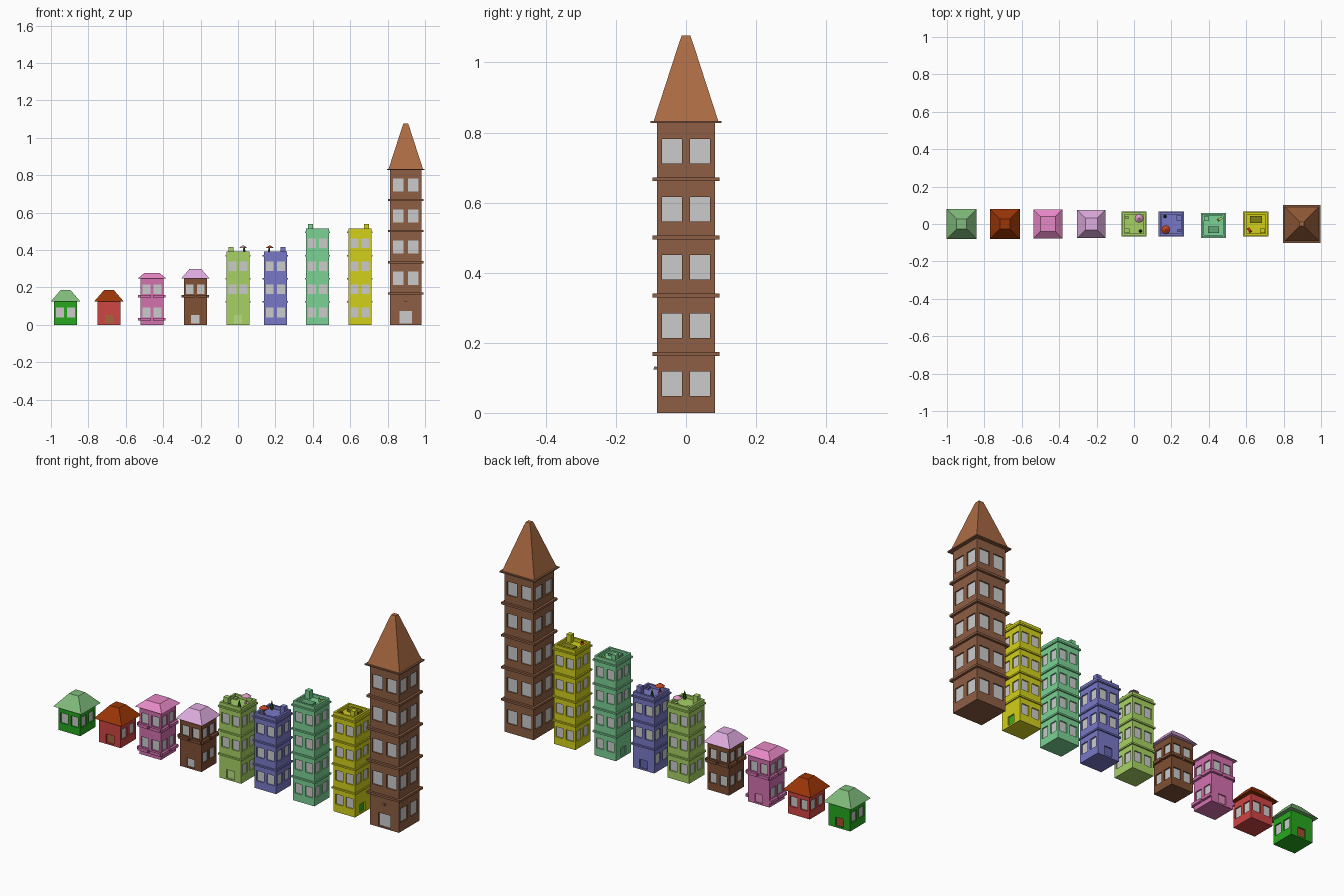
import bpy, bmesh, math
from mathutils import Matrix, Vector

if "Cube" in bpy.data.objects:
    bpy.data.objects.remove(bpy.data.objects["Cube"])

F = 0.1235  # storey height of the small buildings
mats = {}


def mat(rgb):
    if rgb not in mats:
        m = bpy.data.materials.new("paint_%d" % len(mats))
        m.diffuse_color = (*[c ** 2.2 for c in rgb], 1)
        m.use_nodes = True
        m.node_tree.nodes["Principled BSDF"].inputs["Base Color"].default_value = m.diffuse_color
        mats[rgb] = m
    return mats[rgb]


def finish(name, bm, loc, *colours):
    bmesh.ops.remove_doubles(bm, verts=bm.verts, dist=1e-5)
    bmesh.ops.recalc_face_normals(bm, faces=bm.faces)
    me = bpy.data.meshes.new(name)
    bm.to_mesh(me)
    bm.free()
    for c in colours:
        me.materials.append(mat(c))
    ob = bpy.data.objects.new(name, me)
    ob.location = loc
    bpy.context.collection.objects.link(ob)
    return ob


def box(bm, cx, cy, z0, z1, hx, hy, taper=1.0, rot=Matrix()):
    """Box with an optional narrower top."""
    for v in bmesh.ops.create_cube(bm, size=2)["verts"]:
        t = taper if v.co.z > 0 else 1
        z = z1 if v.co.z > 0 else z0
        v.co = rot @ Vector((cx + v.co.x * hx * t, cy + v.co.y * hy * t, z))


def cone(bm, x, y, z0, z1, r0, r1, n=8):
    bmesh.ops.create_cone(bm, cap_ends=True, segments=n, radius1=r0, radius2=r1,
                          depth=z1 - z0, matrix=Matrix.Translation((x, y, (z0 + z1) / 2)))


def side(k):
    return Matrix.Rotation(k * math.pi / 2, 4, 'Z')


def wall(bm, k, h, us, vs, depth, m):
    """One storey of one side; odd columns of the middle row are recessed."""
    R = side(k)

    def quad(pts, mi):
        f = bm.faces.new([bm.verts.new(R @ Vector(p)) for p in pts])
        f.material_index = mi
    for i in range(len(us) - 1):
        for j in range(3):
            a, b, c, d = us[i], us[i + 1], vs[j], vs[j + 1]
            ring = [(a, c), (b, c), (b, d), (a, d)]
            if j == 1 and i % 2:
                quad([(u, -h + depth, v) for u, v in ring], m)
                for n in range(4):
                    p, q = ring[n], ring[(n + 1) % 4]
                    quad([(p[0], -h, p[1]), (q[0], -h, q[1]),
                          (q[0], -h + depth, q[1]), (p[0], -h + depth, p[1])], 0)
            else:
                quad([(u, -h, v) for u, v in ring], 0)


def body(name, loc, h, floors, fh, win, door_side, door, colour, door_colour):
    """Storeys with two windows per side and one door on the ground floor."""
    bm = bmesh.new()
    u0, u1, w0, w1 = win
    for f in range(floors):
        z = f * fh
        for k in range(4):
            if f == 0 and k == door_side:
                wall(bm, k, h, [-h, -door[0], door[0], h], [0, 0.008, door[1], fh], 0.006, 2)
            else:
                wall(bm, k, h, [-h, -u1, -u0, u0, u1, h],
                     [z, z + w0, z + w1, z + fh], 0.006, 1)
    for z in (0, floors * fh):
        bm.faces.new([bm.verts.new((x * h, y * h, z))
                      for x, y in ((-1, -1), (1, -1), (1, 1), (-1, 1))])
    finish(name + "_walls", bm, loc, colour, (0.74, 0.74, 0.74), door_colour)


def simple(name, loc, colour, *boxes):
    bm = bmesh.new()
    for b in boxes:
        box(bm, *b)
    return finish(name, bm, loc, colour)


WIN, H = (0.009, 0.05, 0.04, 0.092), 0.0615
DOOR = (0.022, 0.052)
GREY, WOOD = (0.74, 0.74, 0.74), (0.6, 0.34, 0.2)

# Houses: name, x, storeys, wall, door side, door colour, roof colour, eave, roof top, peak z
houses = [
    ("green_house", -0.922, 1, (0.17, 0.65, 0.14), 2, (0.65, 0.3, 0.2), (0.5, 0.73, 0.48), 0.08, 0.027, 0.185),
    ("red_house", -0.69, 1, (0.8, 0.28, 0.27), 0, (0.65, 0.4, 0.25), (0.6, 0.22, 0.06), 0.08, 0.027, 0.185),
    ("pink_house", -0.46, 2, (0.83, 0.44, 0.68), 2, (0.9, 0.55, 0.75), (0.9, 0.53, 0.77), 0.077, 0.041, 0.277),
    ("brown_house", -0.228, 2, (0.5, 0.32, 0.22), 0, GREY, (0.87, 0.67, 0.87), 0.076, 0.032, 0.298),
]
for name, x, n, wc, ds, dc, rc, eave, top, peak in houses:
    loc = (x, 0, 0)
    body(name, loc, H, n, F, WIN, ds, DOOR, wc, dc)
    simple(name + "_roof", loc, rc, (0, 0, n * F, peak, eave, eave, top / eave))
    if n == 2:  # window boxes under every window
        bm = bmesh.new()
        for f in range(2):
            for k in range(4):
                if f == 0 and (k == ds or name == "brown_house"):
                    continue
                for s in (-1, 1):
                    box(bm, s * 0.0345, -H - 0.005, f * F + 0.022, f * F + 0.037,
                        0.029, 0.007, 1, side(k))
        finish(name + "_window_boxes", bm, loc, wc)

# Flat-roofed blocks: name, x, y, storeys, colour, door side, door colour, chimney position
blocks = [
    ("lime_block", 0.0, 0.0, 3, (0.65, 0.82, 0.39), 0, (0.72, 0.87, 0.5), (-0.037, -0.036)),
    ("blue_block", 0.2, 0.0, 3, (0.47, 0.47, 0.78), 2, (0.4, 0.4, 0.68), (0.04, 0.032)),
    ("aqua_block", 0.425, -0.008, 4, (0.48, 0.82, 0.58), 3, (0.4, 0.7, 0.5), (-0.038, 0.036)),
    ("yellow_block", 0.652, 0.0, 4, (0.82, 0.81, 0.13), 1, (0.22, 0.68, 0.15), (0.036, -0.036)),
]
for name, x, y, n, c, ds, dc, ch in blocks:
    loc, deck = (x, y, 0), n * F
    top = deck + 0.021
    body(name, loc, H, n, F, WIN, ds, DOOR, c, dc)
    simple(name + "_ledges", loc, c,
           *[(0, 0, k * F - 0.004, k * F + 0.004, 0.068, 0.068) for k in range(1, n + 1)])
    bm = bmesh.new()
    for k in range(4):
        box(bm, 0.005, -H + 0.005, deck, top, H - 0.005, 0.005, 1, side(k))
    finish(name + "_parapet", bm, loc, c)
    simple(name + "_chimney", loc, c, (*ch, deck, top + 0.025, 0.013, 0.013))


def parasol(name, loc, x, y, z, colour):
    bm = bmesh.new()
    cone(bm, x, y, z, z + 0.05, 0.0015, 0.0015, 6)
    cone(bm, x, y, z + 0.035, z + 0.05, 0.024, 0.002)
    cone(bm, x, y, z, z + 0.004, 0.01, 0.01)
    finish(name + "_parasol", bm, loc, colour)


def plant(name, loc, x, y, z):
    bm = bmesh.new()
    cone(bm, x, y, z, z + 0.01, 0.006, 0.009)
    finish(name + "_plant_pot", bm, loc, WOOD)
    bm = bmesh.new()
    cone(bm, x, y, z + 0.01, z + 0.045, 0.009, 0.001, 6)
    finish(name + "_plant", bm, loc, (0.15, 0.35, 0.12))


def lounger(name, loc, x, y, z, angle, colour):
    bm = bmesh.new()
    box(bm, 0.004, 0, 0.005, 0.009, 0.011, 0.007)
    box(bm, -0.009, 0, 0.005, 0.018, 0.003, 0.007, 0.7)
    for s in (-1, 1):
        box(bm, 0.01, s * 0.005, 0, 0.005, 0.001, 0.001)
    ob = finish(name + "_lounger", bm, (loc[0] + x, loc[1] + y, z), colour)
    ob.rotation_euler.z = angle


# Roof terrace furniture
T3, T4 = 3 * F + 0.004, 4 * F + 0.004
parasol("lime_block", (0, 0, 0), 0.027, 0.03, T3, (0.85, 0.6, 0.75))
plant("lime_block", (0, 0, 0), 0.034, -0.038, T3)
parasol("blue_block", (0.2, 0, 0), -0.03, -0.03, T3, (0.75, 0.27, 0.15))
plant("blue_block", (0.2, 0, 0), -0.034, 0.04, T3)
simple("lime_block_vent", (0, 0, 0), (0.6, 0.75, 0.4), (-0.037, 0.036, T3, T3 + 0.01, 0.008, 0.008))
simple("blue_block_vent", (0.2, 0, 0), (0.4, 0.4, 0.68), (0.04, -0.034, T3, T3 + 0.01, 0.008, 0.008))
lounger("aqua_block", (0.425, -0.008, 0), 0.033, 0.034, T4, 0.6, (0.75, 0.8, 0.35))
lounger("yellow_block", (0.652, 0, 0), -0.034, -0.034, T4, 2.2, (0.75, 0.22, 0.12))
simple("aqua_block_skylight", (0.425, -0.008, 0), (0.38, 0.65, 0.45), (0, -0.023, T4, T4 + 0.012, 0.03, 0.018))
simple("yellow_block_skylight", (0.652, 0, 0), (0.5, 0.5, 0.12), (0, 0.024, T4, T4 + 0.012, 0.032, 0.018))

# Tall tower
P, B, loc = 0.166, (0.55, 0.37, 0.27), (0.897, 0, 0)
body("tower", loc, 0.083, 5, P, (0.012, 0.069, 0.048, 0.118), 0, (0.033, 0.075), B, GREY)
simple("tower_ledges", loc, B,
       *[(0, 0, k * P - 0.003, k * P + 0.008, 0.095, 0.095) for k in range(1, 5)],
       (0, 0, 5 * P - 0.003, 5 * P + 0.003, 0.101, 0.101))
simple("tower_roof", loc, (0.67, 0.42, 0.27), (0, 0, 5 * P + 0.003, 1.06, 0.092, 0.092, 0.2),
       (0, 0, 1.06, 1.077, 0.0184, 0.0184, 0.65))
simple("tower_door_lamp", loc, B, (0, -0.087, 0.124, 0.132, 0.008, 0.006, 0.5))
